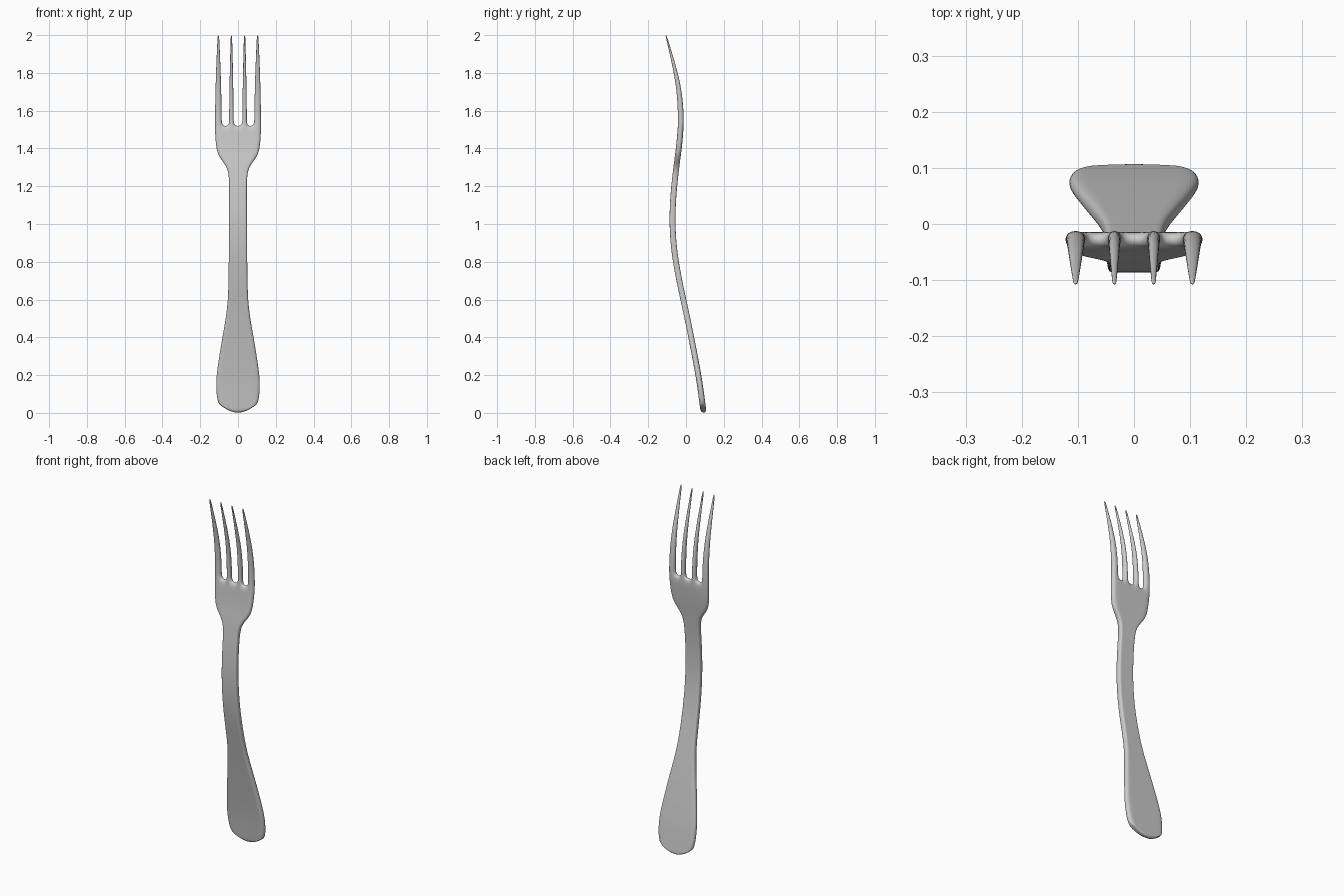
import bpy, bmesh

# Handle and head rows: z, centre y, half width, upward bow at the edges
BODY = [
    (0.000, 0.094, 0.080, 0.032), (0.025, 0.090, 0.105, 0.022),
    (0.080, 0.083, 0.115, 0.010), (0.170, 0.071, 0.119, 0),
    (0.280, 0.051, 0.104, 0), (0.420, 0.024, 0.080, 0),
    (0.560, -0.005, 0.055, 0), (0.680, -0.032, 0.051, 0),
    (0.840, -0.062, 0.049, 0), (1.000, -0.074, 0.048, 0),
    (1.150, -0.068, 0.047, 0), (1.260, -0.056, 0.047, 0),
    (1.310, -0.050, 0.063, 0), (1.355, -0.044, 0.102, 0),
    (1.400, -0.038, 0.117, 0), (1.470, -0.031, 0.122, 0),
    (1.520, -0.028, 0.124, 0),
]
# Tine rows: z, centre y, outer tine half width, inner tine half width, half thickness
TINES = [
    (1.560, -0.027, 0.0190, 0.0130, 0.0165), (1.640, -0.030, 0.0180, 0.0120, 0.0160),
    (1.740, -0.041, 0.0155, 0.0105, 0.0135), (1.850, -0.066, 0.0115, 0.0080, 0.0095),
    (1.975, -0.099, 0.0055, 0.0045, 0.0045), (2.000, -0.107, 0.0035, 0.0035, 0.0030),
]
COLS = [-1, -0.68, -0.38, -0.18, 0.18, 0.38, 0.68, 1]
TINE_X = [-0.104, -0.035, 0.035, 0.104]
HALF_T = 0.0155

bm = bmesh.new()
grid = {}


def add_pair(r, c, x, y, z, t):
    grid[r, c] = (bm.verts.new((x, y - t, z)), bm.verts.new((x, y + t, z)))


# Handle and head points
for r, (z, y, w, bow) in enumerate(BODY):
    for c, f in enumerate(COLS):
        lift = bow * f * f
        add_pair(r, c, w * f, y - 0.15 * lift, z + lift, HALF_T)

# Tine points
for i, (z, y, w_out, w_in, t) in enumerate(TINES):
    for k, x in enumerate(TINE_X):
        w = w_out if k in (0, 3) else w_in
        add_pair(len(BODY) + i, 2 * k, x - w, y, z, t)
        add_pair(len(BODY) + i, 2 * k + 1, x + w, y, z, t)

# Front and back skins, leaving the gaps between tines open
edges = set()
for r in range(len(BODY) + len(TINES) - 1):
    step = 1 if r < len(BODY) - 1 else 2
    for c in range(0, 7, step):
        ring = [(r, c), (r, c + 1), (r + 1, c + 1), (r + 1, c)]
        bm.faces.new([grid[k][0] for k in ring])
        bm.faces.new([grid[k][1] for k in reversed(ring)])
        edges.update(zip(ring, ring[1:] + ring[:1]))

# Side walls along every open border
for a, b in edges:
    if (b, a) not in edges:
        bm.faces.new((grid[b][0], grid[a][0], grid[a][1], grid[b][1]))

bmesh.ops.recalc_face_normals(bm, faces=bm.faces[:])
for f in bm.faces:
    f.smooth = True
mesh = bpy.data.meshes.new("fork")
bm.to_mesh(mesh)
bm.free()
fork = bpy.data.objects.new("fork", mesh)
bpy.context.collection.objects.link(fork)

# Rounded, smooth surface
sub = fork.modifiers.new("smooth", 'SUBSURF')
sub.levels = sub.render_levels = 3
